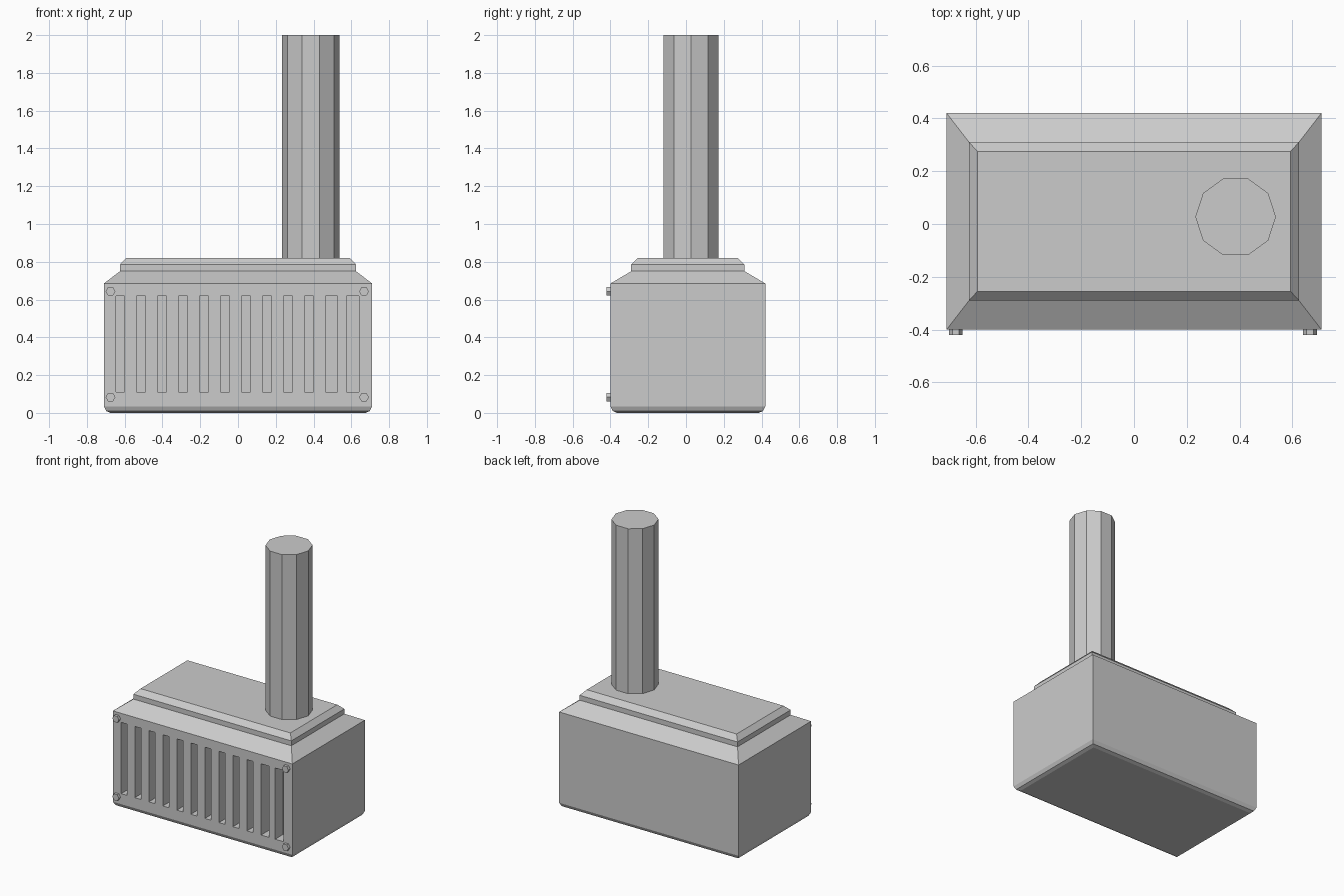
import bpy, bmesh, math
from mathutils import Matrix, Vector

if "Cube" in bpy.data.objects:
    bpy.data.objects.remove(bpy.data.objects["Cube"])

X, Y0, Y1 = 0.71, -0.40, 0.42          # housing outer limits


def finish(name, bm):
    bmesh.ops.recalc_face_normals(bm, faces=bm.faces)
    me = bpy.data.meshes.new(name)
    bm.to_mesh(me)
    bm.free()
    ob = bpy.data.objects.new(name, me)
    bpy.context.collection.objects.link(ob)
    return ob


def add_box(bm, lo, hi):
    lo, hi = Vector(lo), Vector(hi)
    m = Matrix.Translation((lo + hi) / 2) @ Matrix.Diagonal((*(hi - lo), 1))
    bmesh.ops.create_cube(bm, size=1, matrix=m)


def add_prism(bm, sides, radius, depth, matrix):
    ret = bmesh.ops.create_cone(bm, cap_ends=True, segments=sides, radius1=radius,
                                radius2=radius, depth=depth)
    # put a corner on the local x axis
    v = ret["verts"][0].co
    turn = Matrix.Rotation(-math.atan2(v.y, v.x), 4, 'Z')
    bmesh.ops.transform(bm, verts=ret["verts"], matrix=matrix @ turn)


# Housing: stacked rectangles (height, x inset, y inset)
levels = [(0, 0.035, 0.035), (0.01, 0.012, 0.012), (0.035, 0, 0), (0.685, 0, 0),
          (0.75, 0.085, 0.11), (0.785, 0.085, 0.11), (0.82, 0.117, 0.145)]
bm = bmesh.new()
rings = []
for z, ix, iy in levels:
    x, a, b = X - ix, Y0 + iy, Y1 - iy
    rings.append([bm.verts.new(p) for p in
                  ((-x, a, z), (x, a, z), (x, b, z), (-x, b, z))])
for r, s in zip(rings, rings[1:]):
    for i in range(4):
        j = (i + 1) % 4
        bm.faces.new((r[i], r[j], s[j], s[i]))
bm.faces.new(rings[0][::-1])
bm.faces.new(rings[-1])
housing = finish("housing", bm)

# Recessed grille opening, cut into the front
DEPTH = 0.09
bm = bmesh.new()
add_box(bm, (-0.645, Y0 - 0.1, 0.11), (0.64, Y0 + DEPTH, 0.62))
cutter = finish("grille_cutter", bm)
cutter.hide_render = True
mod = housing.modifiers.new("grille_opening", 'BOOLEAN')
mod.operation = 'DIFFERENCE'
mod.solver = 'EXACT'
mod.object = cutter
bpy.context.view_layer.objects.active = housing
bpy.ops.object.modifier_apply(modifier=mod.name)
bpy.data.objects.remove(cutter)

# Vertical grille slats, the last one narrower
bm = bmesh.new()
spans = [(-0.60 + 0.111 * k, 0.063) for k in range(10)] + [(0.526, 0.048)]
for x, w in spans:
    add_box(bm, (x, Y0, 0.11), (x + w, Y0 + DEPTH, 0.62))
finish("grille_slats", bm)

# Hexagonal bolts at the front corners
bm = bmesh.new()
for x in (-0.675, 0.667):
    for z in (0.083, 0.643):
        add_prism(bm, 6, 0.026, 0.03, Matrix.Translation((x, Y0 - 0.005, z))
                  @ Matrix.Rotation(math.pi / 2, 4, 'X'))
finish("corner_bolts", bm)

# Ten-sided chimney pipe
bm = bmesh.new()
add_prism(bm, 10, 0.1525, 1.18, Matrix.Translation((0.385, 0.027, 1.41)))
finish("chimney_pipe", bm)
